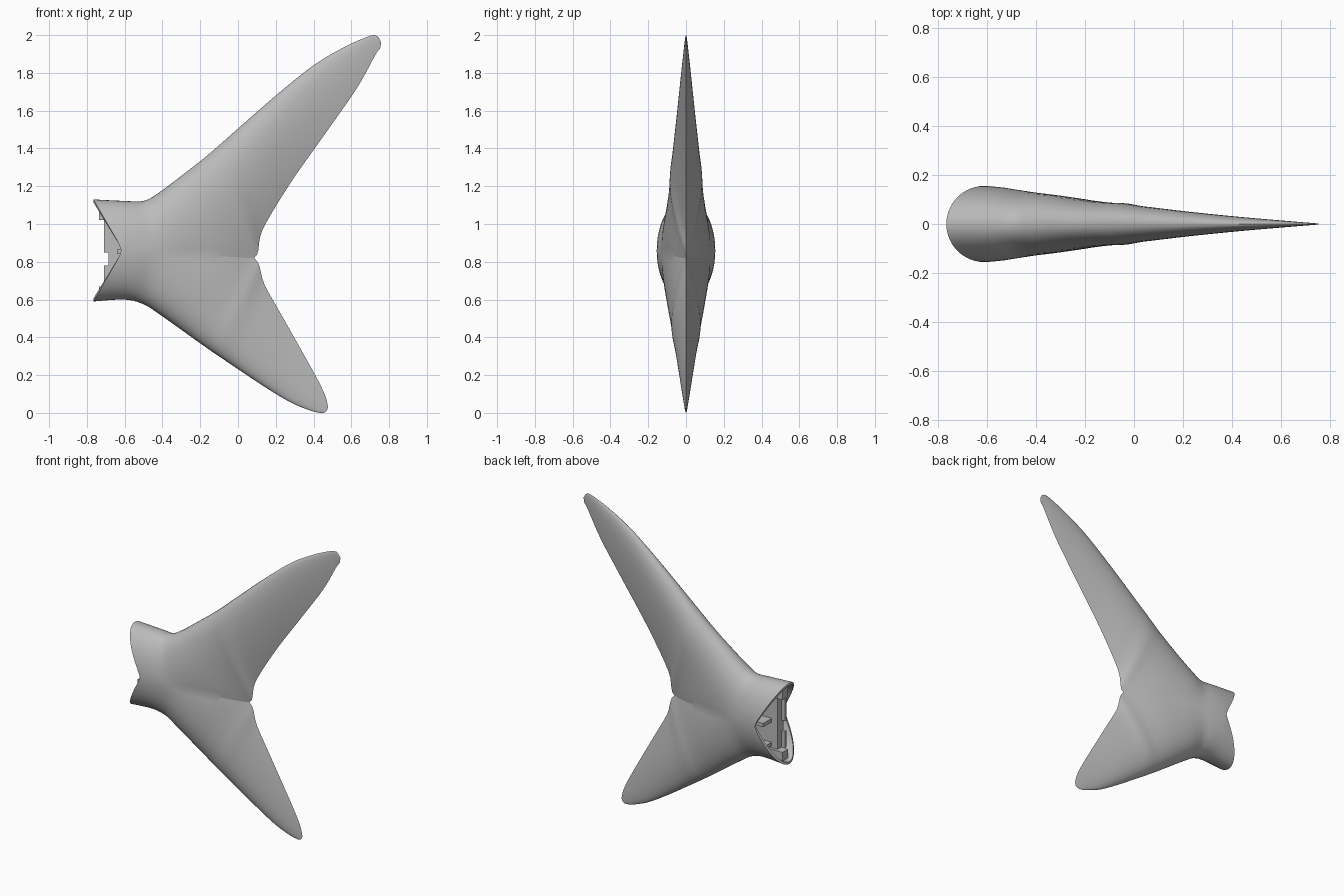
import bpy
import bmesh
import math
from mathutils import Vector

default_cube = bpy.data.objects.get("Cube")
if default_cube:
    bpy.data.objects.remove(default_cube, do_unlink=True)

# One flat material for the whole model
grey = bpy.data.materials.new("plain_grey")
grey.use_nodes = True
colour = (0.5, 0.5, 0.5, 1)
grey.diffuse_color = colour
grey.node_tree.nodes["Principled BSDF"].inputs["Base Color"].default_value = colour

NOSE_X, NOSE_R = -0.61, 0.155
STEPS, ACROSS = 5, 18

# Stations: leading x, z, trailing x, z, core half-thickness, wing half-thickness
ROOT = [(-.765, .86, .155, 0), (-.58, .855, .153, 0), (-.46, .85, .137, 0),
        (-.3, .84, .11, .025), (-.1, .83, .065, .05)]
UPPER_ROOT = [(-.765, 1.13), (-.6, 1.122), (-.5, 1.122), (-.42, 1.165), (-.3, 1.255)]
LOWER_ROOT = [(-.765, .59), (-.6, .6), (-.5, .575), (-.42, .525), (-.3, .44)]
UPPER_LOBE = [(-.16, 1.365, .085, .82, 0, .086), (0, 1.505, .13, .97, 0, .072),
              (.2, 1.68, .28, 1.22, 0, .05), (.4, 1.84, .47, 1.49, 0, .03),
              (.56, 1.935, .63, 1.72, 0, .016), (.69, 1.993, .73, 1.9, 0, .006),
              (.735, 1.995, .752, 1.93, 0, .003), (.757, 1.965, .757, 1.965, 0, 0)]
LOWER_LOBE = [(-.16, .34, .085, .82, 0, .078), (-.02, .245, .14, .68, 0, .06),
              (.13, .145, .235, .51, 0, .04), (.27, .06, .345, .315, 0, .022),
              (.37, .017, .425, .17, 0, .011), (.43, .001, .462, .09, 0, .005),
              (.462, .004, .474, .045, 0, .002), (.476, .027, .476, .027, 0, 0)]


def smooth_station(stations, i, t):
    """Catmull-Rom blend of neighbouring stations."""
    last = len(stations) - 1
    quad = [stations[min(max(k, 0), last)] for k in range(i - 1, i + 3)]
    return [b + .5 * t * (c - a + t * (2 * a - 5 * b + 4 * c - d + t * (3 * (b - c) + d - a)))
            for a, b, c, d in zip(*quad)]


def aerofoil(v):
    """Rounded front, sharp rear, peak of about one."""
    return 2 * (1.4845 * math.sqrt(v) - .63 * v - 1.758 * v ** 2 + 1.4215 * v ** 3 - .518 * v ** 4)


def section(station, nose_blend):
    """Points from the leading edge to the trailing edge on one side."""
    lx, lz, tx, tz, core, wing = station
    points = []
    for k in range(ACROSS + 1):
        v = (k / ACROSS) ** 1.7
        h = max(core, 0) * math.sqrt(1 - (1 - v) ** 2) + max(wing, 0) * aerofoil(v)
        arc = NOSE_X - math.sqrt(max(NOSE_R ** 2 - h ** 2, 0))
        x = lx + (tx - lx) * v + nose_blend * (arc + .765)
        points.append(Vector((x, h, lz + (tz - lz) * v)))
    return points


def add_lobe(bm, stations):
    sections = []
    for i in range(len(stations) - 1):
        for s in range(STEPS):
            t = s / STEPS
            sections.append(section(smooth_station(stations, i, t), 1 - t if i == 0 else 0))
    sections.append(section(stations[-1], 0))
    for side in (1, -1):
        grid = [[bm.verts.new((p.x, side * p.y, p.z)) for p in row] for row in sections]
        for a, b in zip(grid, grid[1:]):
            for k in range(ACROSS):
                bm.faces.new((a[k], a[k + 1], b[k + 1], b[k]))


def finish(name, bm):
    mesh = bpy.data.meshes.new(name)
    bm.to_mesh(mesh)
    bm.free()
    obj = bpy.data.objects.new(name, mesh)
    bpy.context.collection.objects.link(obj)
    mesh.materials.append(grey)
    return obj


def shade(obj):
    bpy.ops.object.select_all(action='DESELECT')
    obj.select_set(True)
    bpy.context.view_layer.objects.active = obj
    bpy.ops.object.shade_smooth_by_angle(angle=math.radians(35))


# Tail fin shell: two lobes welded along the centre line
bm = bmesh.new()
for edge_points, lobe in ((UPPER_ROOT, UPPER_LOBE), (LOWER_ROOT, LOWER_LOBE)):
    add_lobe(bm, [e + r for e, r in zip(edge_points, ROOT)] + lobe)
bmesh.ops.remove_doubles(bm, verts=bm.verts, dist=.0002)
bmesh.ops.dissolve_degenerate(bm, dist=.0001, edges=bm.edges)

# Socket: fold the open rim inward, then run it back to a floor
rim = [e for e in bm.edges if e.is_boundary and all(v.co.x < -.6 for v in e.verts)]
for shrink, floor in ((.9, None), (.86, -.5)):
    new = bmesh.ops.extrude_edge_only(bm, edges=rim)["geom"]
    for v in (g for g in new if isinstance(g, bmesh.types.BMVert)):
        v.co.y *= shrink
        v.co.z = .86 + (v.co.z - .86) * (shrink + .04)
        if floor:
            v.co.x = floor
    rim = [g for g in new if isinstance(g, bmesh.types.BMEdge)]
bmesh.ops.contextual_create(bm, geom=rim)
bmesh.ops.recalc_face_normals(bm, faces=bm.faces)
tail_fin = finish("tail_fin", bm)


# Screw holes: through bores, each countersunk on one side
def cutter(name, z, radius, y_from, y_to):
    bm = bmesh.new()
    bmesh.ops.create_cone(bm, cap_ends=True, segments=24, radius1=radius,
                          radius2=radius, depth=abs(y_to - y_from))
    for v in bm.verts:
        v.co = Vector((v.co.x - .375, v.co.z + (y_from + y_to) / 2, z + v.co.y))
    bmesh.ops.recalc_face_normals(bm, faces=bm.faces)
    obj = finish(name, bm)
    obj.hide_render = True
    obj.hide_set(True)
    mod = tail_fin.modifiers.new(name, 'BOOLEAN')
    mod.operation = 'DIFFERENCE'
    mod.solver = 'EXACT'
    mod.object = obj
    return obj


cutters = []
for place, z, side in (("front", .8, -1), ("back", .9, 1)):
    cutters.append(cutter(place + "_bore_cutter", z, .014, -.3, .3))
    cutters.append(cutter(place + "_sink_cutter", z, .03, side * .06, side * .3))
bpy.context.view_layer.objects.active = tail_fin
for mod in list(tail_fin.modifiers):
    bpy.ops.object.modifier_apply(modifier=mod.name)
for obj in cutters:
    bpy.data.objects.remove(obj, do_unlink=True)
shade(tail_fin)


# Joint fittings inside the socket
def block(name, low, high):
    bm = bmesh.new()
    bmesh.ops.create_cube(bm, size=1)
    for v in bm.verts:
        v.co = Vector([(a + b) / 2 + c * (b - a) for a, b, c in zip(low, high, v.co)])
    return finish(name, bm)


block("joint_plate", (-.685, -.05, .64), (-.49, .01, 1.06))
for name, low, high in (("upper", .85, 1.02), ("lower", .67, .78)):
    block(name + "_joint_lip", (-.71, -.05, low), (-.68, -.03, high))
for name, z in (("upper", 1.0), ("middle", .84), ("lower", .68)):
    block(name + "_joint_rib", (-.64, -.1, z), (-.49, .1, z + .025))
for name, low, high in (("upper", 1.02, 1.1), ("lower", .61, .67)):
    block(name + "_joint_tab", (-.735, -.03, low), (-.6, .03, high))
